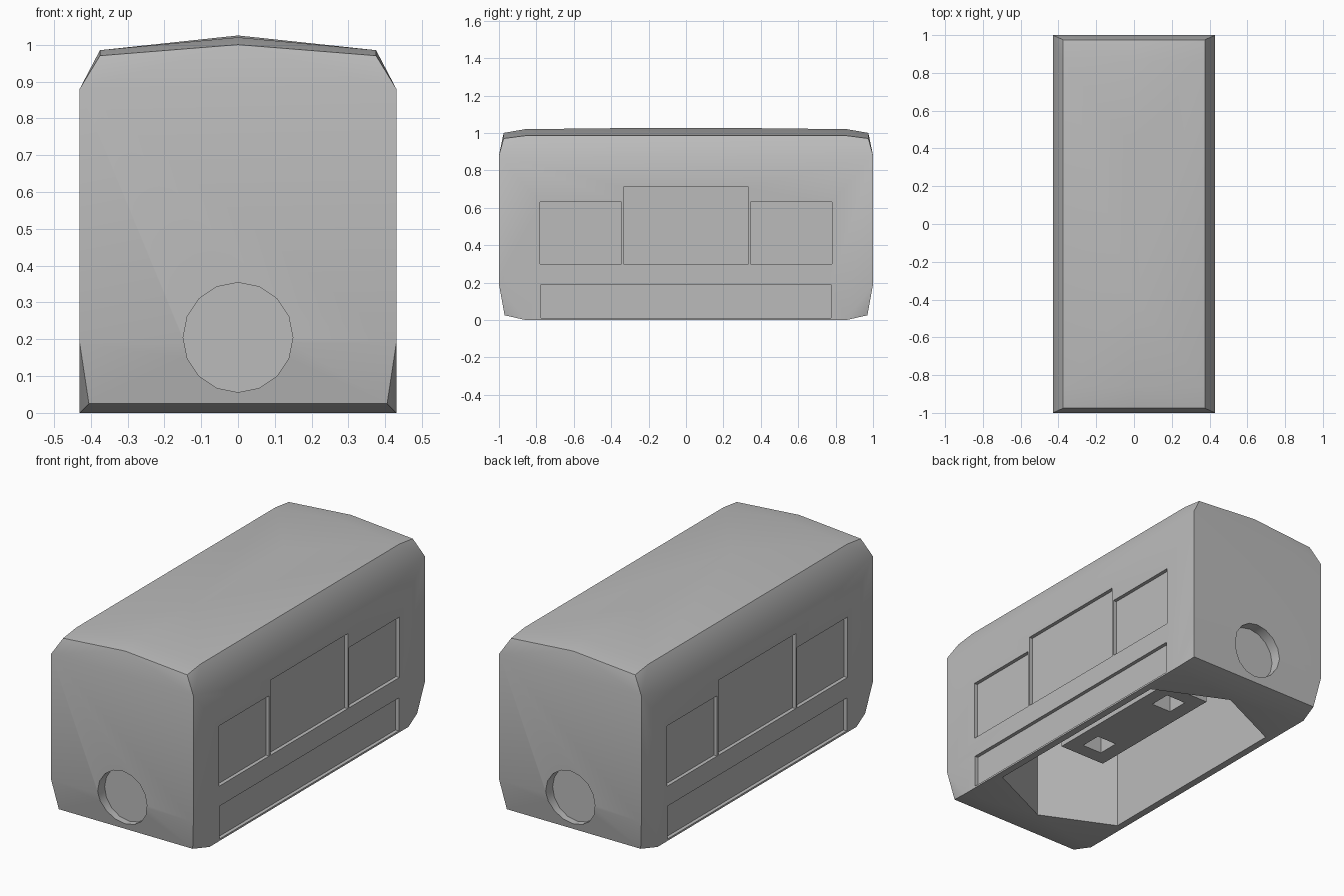
import bpy, bmesh, math
from mathutils import Matrix, Vector

cube = bpy.data.objects.get("Cube")
if cube:
    bpy.data.objects.remove(cube, do_unlink=True)

grey = bpy.data.materials.new("plain_grey")
grey.use_nodes = True
grey.diffuse_color = (0.5, 0.5, 0.5, 1)
grey.node_tree.nodes["Principled BSDF"].inputs["Base Color"].default_value = (0.5, 0.5, 0.5, 1)


def make(name, bm):
    bmesh.ops.recalc_face_normals(bm, faces=bm.faces)
    mesh = bpy.data.meshes.new(name)
    bm.to_mesh(mesh)
    bm.free()
    mesh.materials.append(grey)
    ob = bpy.data.objects.new(name, mesh)
    bpy.context.collection.objects.link(ob)
    return ob


def hull(name, points):
    bm = bmesh.new()
    for p in points:
        bm.verts.new(p)
    bmesh.ops.convex_hull(bm, input=bm.verts)
    bmesh.ops.dissolve_limit(bm, angle_limit=0.01, verts=bm.verts, edges=bm.edges)
    return make(name, bm)


def box(name, lo, hi):
    return hull(name, [(x, y, z) for x in (lo[0], hi[0])
                       for y in (lo[1], hi[1]) for z in (lo[2], hi[2])])


def cut(target, cutter):
    mod = target.modifiers.new("cut", "BOOLEAN")
    mod.operation = "DIFFERENCE"
    mod.solver = "EXACT"
    mod.object = cutter
    bpy.context.view_layer.objects.active = target
    bpy.ops.object.modifier_apply(modifier=mod.name)
    bpy.data.objects.remove(cutter, do_unlink=True)


# Body: one quarter of the corners, mirrored to all four
quarter = [(.43, 1, .19), (.43, 1, .88), (.405, .97, .025), (.43, .86, 0),
           (.375, .975, .97), (0, .975, 1.0), (.375, .86, .985),
           (0, .86, 1.02), (0, .4, 1.025)]
corners = {(x * sx, y * sy, z) for x, y, z in quarter for sx in (-1, 1) for sy in (-1, 1)}
body = hull("car_body", sorted(corners))

# Hollow underside with pointed ends
outline = [(.39, .6), (0, .78), (-.39, .6), (-.39, -.6), (0, -.78), (.39, -.6)]
cut(body, hull("cavity_cutter", [(x, y, z) for x, y in outline for z in (-.1, .5)]))

# Side panels and skirt recesses, both sides
panels = [(-.78, -.345, .30, .63), (-.335, .335, .30, .71),
          (.345, .78, .30, .63), (-.775, .775, .01, .19)]
for side in (-1, 1):
    for y0, y1, z0, z1 in panels:
        cut(body, box("panel_cutter", (side * .41, y0, z0), (side * .6, y1, z1)))

# Round socket at each end
for end in (-1, 1):
    bm = bmesh.new()
    place = Matrix.Translation((0, end * 1.04, .205)) @ Matrix.Rotation(math.pi / 2, 4, "X")
    bmesh.ops.create_cone(bm, cap_ends=True, segments=16, radius1=.149, radius2=.149,
                          depth=.2, matrix=place)
    cut(body, make("socket_cutter", bm))

# Central beam under the ceiling, with square sockets
beam = box("chassis_beam", (-.14, -.42, .2), (.14, .42, .52))
for end in (-1, 1):
    cut(beam, box("hole_cutter", (-.06, end * .28 - .06, .1), (.06, end * .28 + .06, .3)))

# Shading: soft roof shoulder, crisp recesses
bpy.ops.object.select_all(action="DESELECT")
body.select_set(True)
bpy.context.view_layer.objects.active = body
bpy.ops.object.shade_smooth_by_angle(angle=math.radians(40))
